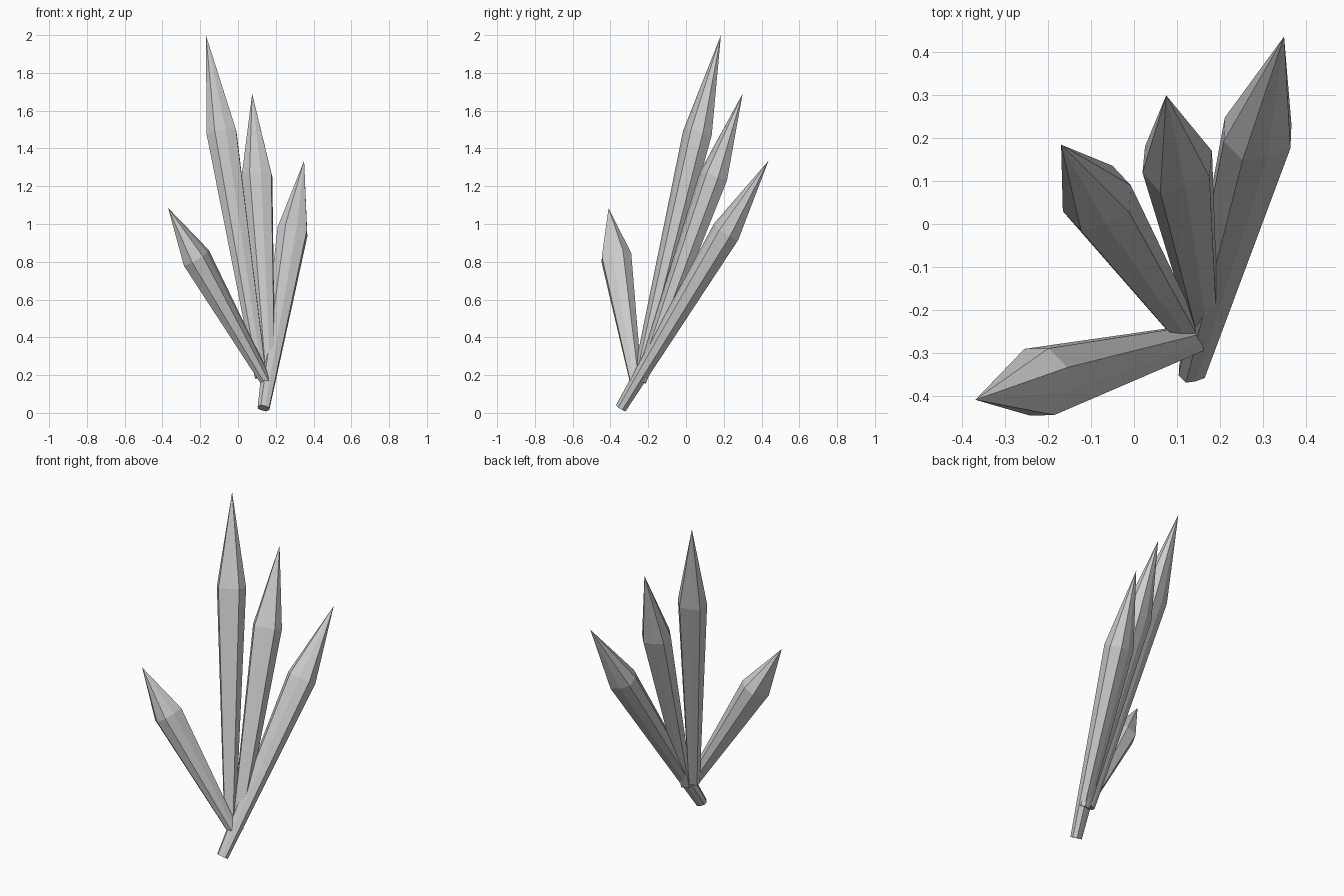
import bpy
import bmesh
import math
from mathutils import Vector

cube = bpy.data.objects.get("Cube")
if cube:
    bpy.data.objects.remove(cube, do_unlink=True)

# Single stone colour
stone = bpy.data.materials.new("pale_grey_stone")
stone.use_nodes = True
GREY = (0.6, 0.6, 0.6, 1.0)
stone.diffuse_color = GREY
stone.node_tree.nodes["Principled BSDF"].inputs["Base Color"].default_value = GREY

RADIUS = 0.085       # at the shoulder
BASE_SCALE = 0.39    # base ring relative to the shoulder ring
SHOULDER = 0.713     # shoulder position along the axis
RIDGE = 0.8          # shallow ridge in the middle of each broad face


def crystal(name, base, tip, wide):
    """Flattened prism that widens to a shoulder and ends in a point."""
    base, tip = Vector(base), Vector(tip)
    axis = (tip - base).normalized()
    u = Vector(wide)
    u = (u - axis * u.dot(axis)).normalized()
    v = axis.cross(u)

    bm = bmesh.new()

    def ring(centre, radius):
        verts = []
        for i in range(8):
            a = i * math.pi / 4
            r = radius * (RIDGE if i % 4 == 2 else 1.0)
            verts.append(bm.verts.new(centre + (u * math.cos(a) + v * math.sin(a)) * r))
        return verts

    low = ring(base, RADIUS * BASE_SCALE)
    high = ring(base.lerp(tip, SHOULDER), RADIUS)
    point = bm.verts.new(tip)
    bm.faces.new(low[::-1])
    for i in range(8):
        j = (i + 1) % 8
        bm.faces.new((low[i], low[j], high[j], high[i]))
        bm.faces.new((high[i], high[j], point))
    bmesh.ops.recalc_face_normals(bm, faces=bm.faces)

    mesh = bpy.data.meshes.new(name)
    bm.to_mesh(mesh)
    bm.free()
    mesh.materials.append(stone)
    obj = bpy.data.objects.new(name, mesh)
    bpy.context.collection.objects.link(obj)
    return obj


# Four crystals fanning out from a common root
crystal("tall_crystal", (0.12, -0.25, 0.19), (-0.17, 0.185, 2.0), (0.94, 0.34, 0))
crystal("middle_crystal", (0.165, -0.24, 0.165), (0.075, 0.30, 1.69), (0.09, 0.03, 0))
crystal("root_crystal", (0.135, -0.345, 0.025), (0.35, 0.437, 1.335), (0.08, 0.02, -0.025))
crystal("short_crystal", (0.15, -0.265, 0.165), (-0.37, -0.41, 1.085), (0.02, 0.073, 0.023))
